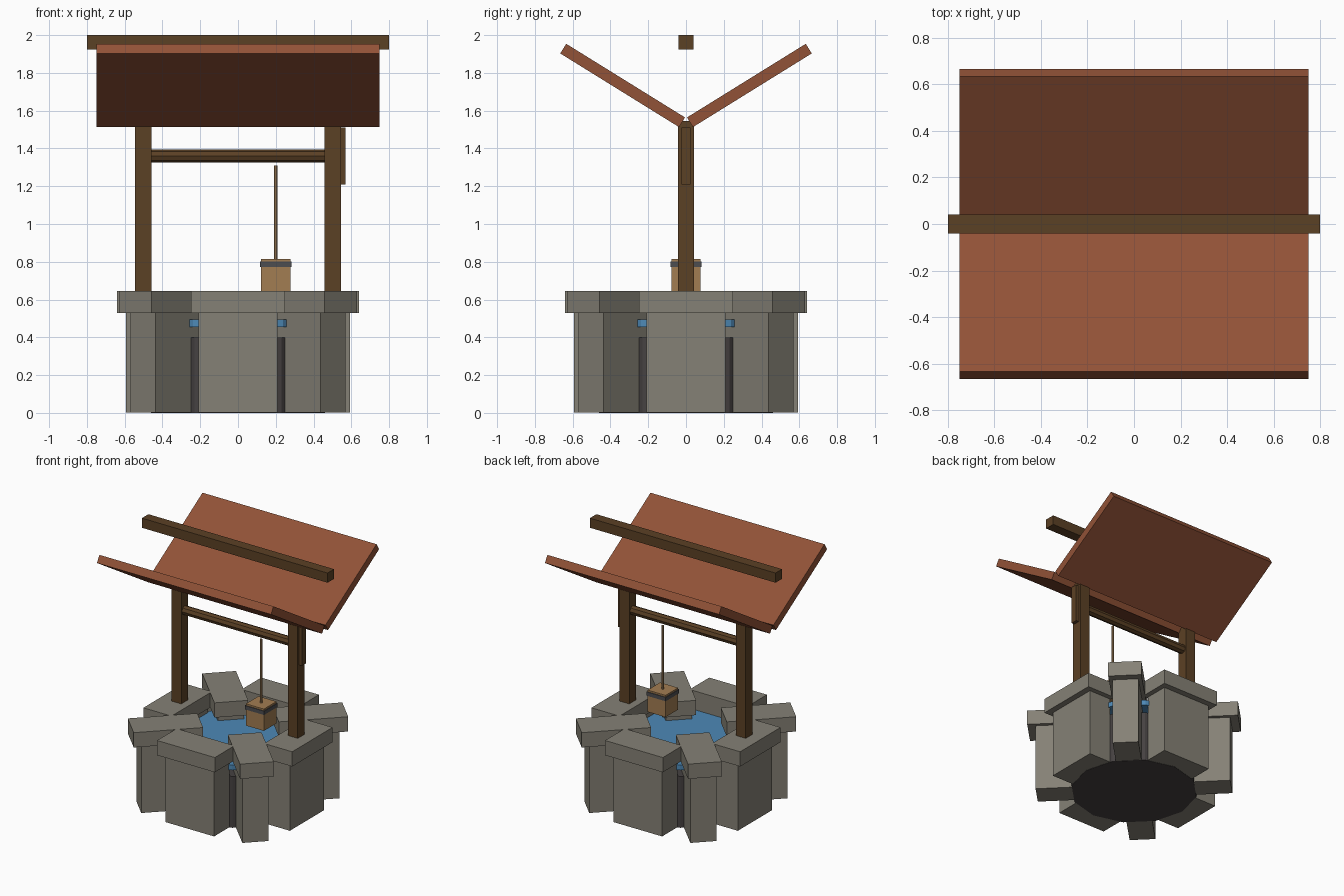
import bpy
from math import pi, cos, sin, radians

cube = bpy.data.objects.get("Cube")
if cube:
    bpy.data.objects.remove(cube, do_unlink=True)


def material(name, rgb):
    mat = bpy.data.materials.new(name)
    mat.use_nodes = True
    mat.diffuse_color = (*rgb, 1)
    mat.node_tree.nodes["Principled BSDF"].inputs["Base Color"].default_value = (*rgb, 1)
    return mat


stone = material("stone", (0.235, 0.22, 0.18))
lining = material("dark_lining", (0.06, 0.053, 0.053))
water = material("water", (0.075, 0.25, 0.47))
wood = material("dark_wood", (0.105, 0.052, 0.018))
tile = material("roof_tile", (0.285, 0.085, 0.038))
bucket_wood = material("bucket_wood", (0.36, 0.205, 0.085))
iron = material("iron", (0.075, 0.075, 0.08))
hemp = material("rope_hemp", (0.40, 0.24, 0.11))


def finish(name, mat):
    obj = bpy.context.object
    obj.name = name
    obj.data.materials.append(mat)
    return obj


def box(name, mat, centre, size, rotation=(0, 0, 0)):
    bpy.ops.mesh.primitive_cube_add(size=1, location=centre, rotation=rotation)
    obj = finish(name, mat)
    obj.scale = size
    return obj


def cylinder(name, mat, centre, radius, depth, sides, rotation=(0, 0, 0)):
    bpy.ops.mesh.primitive_cylinder_add(vertices=sides, radius=radius, depth=depth,
                                        location=centre, rotation=rotation)
    return finish(name, mat)


# Ring of stones: the diagonal ones point outward like spokes
for i in range(8):
    angle = i * pi / 4
    turn = angle + pi / 2 if i % 2 == 0 else angle
    for name, radius, bottom, top, length, width in (
            ("wall_stone", 0.50, 0.002, 0.53, 0.42, 0.188),
            ("cap_stone", 0.52, 0.53, 0.645, 0.498, 0.242)):
        box(f"{name}_{i + 1}", stone,
            (radius * cos(angle), radius * sin(angle), (bottom + top) / 2),
            (length, width, top - bottom), (0, 0, turn))

# Shaft and water
cylinder("shaft_lining", lining, (0, 0, 0.20), 0.46, 0.40, 12)
cylinder("water_surface", water, (0, 0, 0.475), 0.475, 0.04, 12)

# Frame and winch
for side, label in ((1, "left"), (-1, "right")):
    box(f"{label}_post", wood, (side * 0.502, 0, 1.095), (0.086, 0.086, 0.90))
cylinder("winch_axle", wood, (0, 0, 1.36), 0.035, 0.96, 8, (0, pi / 2, 0))
box("crank_arm", wood, (0.555, 0, 1.36), (0.03, 0.05, 0.30))

# Roof panels rising outward, with the beam above
for side, label in ((1, "back"), (-1, "front")):
    box(f"{label}_roof_panel", tile, (0, side * 0.3355, 1.7335),
        (1.5, 0.74, 0.06), (side * radians(31.8), 0, 0))
box("ridge_beam", wood, (0, 0, 1.9625), (1.6, 0.08, 0.075))

# Bucket and rope
box("bucket", bucket_wood, (0.2, 0, 0.73), (0.155, 0.155, 0.17))
box("bucket_band", iron, (0.2, 0, 0.787), (0.166, 0.166, 0.03))
cylinder("rope", hemp, (0.2, 0, 1.06), 0.009, 0.50, 8)
